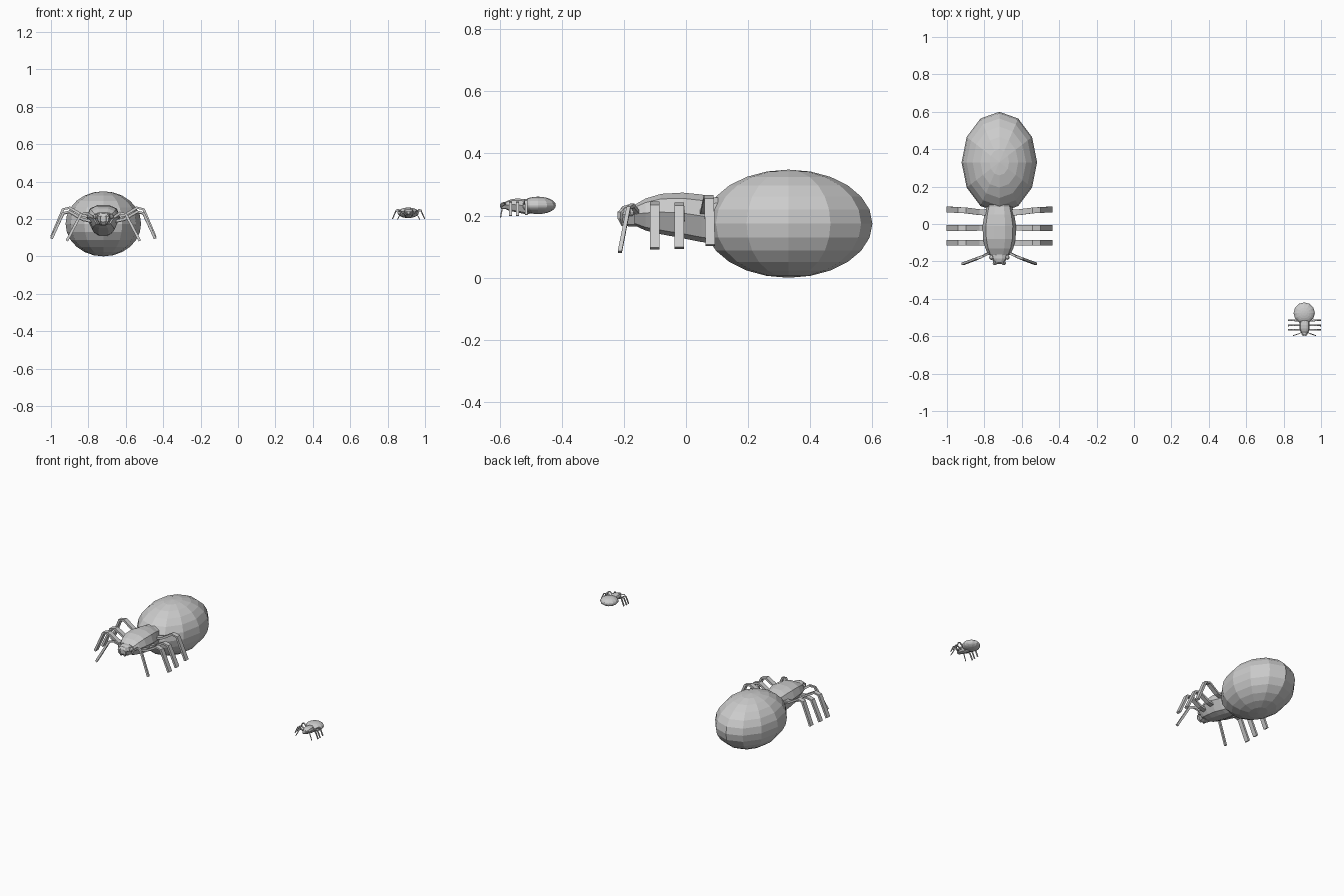
import bpy, bmesh, math
from mathutils import Vector, Matrix

if "Cube" in bpy.data.objects:
    bpy.data.objects.remove(bpy.data.objects["Cube"])

BIG = Matrix.Translation((-0.72, 0, 0))
SMALL = Matrix.Translation((0.912, -0.536, 0.17)) @ Matrix.Diagonal((0.31, 0.285, 0.31, 1))


def finish(bm, name, mat):
    bmesh.ops.transform(bm, matrix=mat, verts=bm.verts)
    bmesh.ops.recalc_face_normals(bm, faces=bm.faces)
    me = bpy.data.meshes.new(name)
    bm.to_mesh(me)
    bm.free()
    ob = bpy.data.objects.new(name, me)
    bpy.context.collection.objects.link(ob)
    return ob


def skin(bm, rings):
    # joins equal rings of points into a capped tube
    vs = [[bm.verts.new(p) for p in r] for r in rings]
    n = len(vs[0])
    for a, b in zip(vs, vs[1:]):
        for i in range(n):
            j = (i + 1) % n
            bm.faces.new((a[i], a[j], b[j], b[i]))
    bm.faces.new(vs[0])
    bm.faces.new(vs[-1])


def ellipsoid(name, mat, centre, radii, seg, rings):
    bm = bmesh.new()
    bmesh.ops.create_uvsphere(bm, u_segments=seg, v_segments=rings, radius=1)
    bmesh.ops.transform(bm, matrix=Matrix.Translation(centre) @ Matrix.Diagonal((*radii, 1)), verts=bm.verts)
    return finish(bm, name, mat)


def body(name, mat, stations):
    # stations: y, half width, bottom z, top z
    bm = bmesh.new()
    rings = []
    for y, w, b, t in stations:
        m = b + (t - b) * 0.5
        h = (t - b) / 2
        rings.append([(w, y, m + h * .1), (w * .8, y, m + h * .75), (w * .35, y, t), (-w * .35, y, t),
                      (-w * .8, y, m + h * .75), (-w, y, m + h * .1),
                      (-w * .65, y, m - h * .8), (-w * .3, y, b), (w * .3, y, b), (w * .65, y, m - h * .8)])
    skin(bm, rings)
    return finish(bm, name, mat)


def leg(name, mat, path, width, thick):
    # flat strip following path, its width lying along y; mirrored copy included
    bm = bmesh.new()
    pts = [Vector(p) for p in path]
    for side in (1, -1):
        rings = []
        for i, p in enumerate(pts):
            d = pts[min(i + 1, len(pts) - 1)] - pts[max(i - 1, 0)]
            n = Vector((-d.z, 0, d.x)).normalized() * thick / 2
            w = Vector((0, width / 2, 0))
            rings.append([((q.x) * side, q.y, q.z) for q in (p + n + w, p + n - w, p - n - w, p - n + w)])
        skin(bm, rings)
    return finish(bm, name, mat)


def insect(tag, mat):
    # thorax and head
    body(tag + "_thorax", mat, [
        (0.13, 0.06, 0.12, 0.26), (0.09, 0.07, 0.11, 0.258), (0.05, 0.08, 0.115, 0.268),
        (-0.01, 0.09, 0.127, 0.274), (-0.08, 0.087, 0.14, 0.27), (-0.13, 0.075, 0.152, 0.255),
        (-0.165, 0.058, 0.168, 0.235)])
    body(tag + "_head", mat, [
        (-0.15, 0.05, 0.165, 0.235), (-0.185, 0.04, 0.165, 0.236),
        (-0.205, 0.03, 0.172, 0.23), (-0.215, 0.022, 0.185, 0.215)])
    # mandibles
    bm = bmesh.new()
    for s in (1, -1):
        rings = []
        for x, y, z, r in [(0.016, -.195, .228, .008), (0.024, -.21, .212, .012), (0.022, -.212, .19, .009), (0.013, -.205, .167, .003)]:
            rings.append([(s * x + r * math.cos(a), y + r * math.sin(a), z)
                          for a in [k * math.pi / 3 for k in range(6)]])
        skin(bm, rings)
    finish(bm, tag + "_mandibles", mat)
    # eyes
    for s in (1, -1):
        ellipsoid(tag + "_eye", mat, (s * 0.042, -0.178, 0.212), (0.013, 0.014, 0.014), 8, 6)
    # three pairs of flat walking legs
    for i, (y, dy, kz, tz) in enumerate([(0.06, 0.018, 0.264, 0.105), (-0.02, -0.002, 0.24, 0.096), (-0.1, 0.0, 0.243, 0.094)]):
        leg(tag + "_leg_%d" % (i + 1), mat, [
            (0.06, y, kz - 0.055), (0.11, y + dy * .2, kz - 0.045), (0.18, y + dy * .7, kz - 0.004),
            (0.215, y + dy * .8, kz - 0.012), (0.277, y + dy, tz)], 0.031, 0.014)
    # thin front legs
    leg(tag + "_front_leg", mat, [
        (0.035, -0.145, 0.195), (0.09, -0.173, 0.232), (0.12, -0.185, 0.225), (0.195, -0.213, 0.083)], 0.013, 0.014)


insect("big", BIG)
insect("small", SMALL)
# swollen and flat abdomens
ellipsoid("big_abdomen", Matrix.Identity(4), (-0.72, 0.33, 0.174), (0.202, 0.27, 0.174), 12, 12)
ellipsoid("small_abdomen", Matrix.Identity(4), (0.91, -0.476, 0.233), (0.057, 0.057, 0.028), 12, 12)
